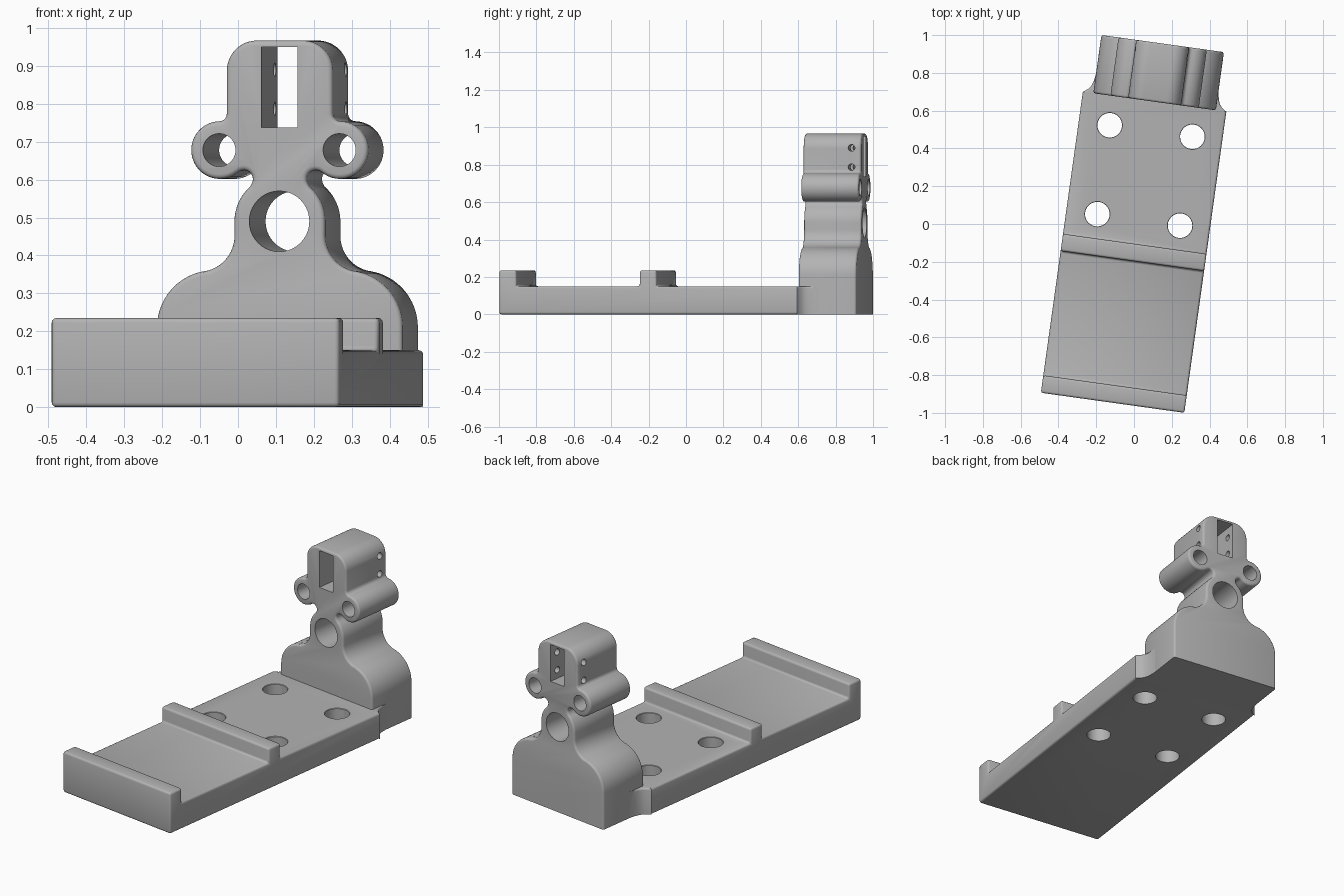
import bpy, bmesh, math
from mathutils import Matrix, Vector

if "Cube" in bpy.data.objects:
    bpy.data.objects.remove(bpy.data.objects["Cube"])

YAW = Matrix.Rotation(math.radians(-7.94), 4, 'Z')   # whole fixture sits slightly turned
UC = 0.0185                                          # centre line of the fixture
FRONT, JOIN, BACK = -0.953, 0.656, 0.967             # depth stations

grey = bpy.data.materials.new("grey")
grey.diffuse_color = (0.45, 0.45, 0.45, 1)
grey.use_nodes = True
grey.node_tree.nodes["Principled BSDF"].inputs["Base Color"].default_value = grey.diffuse_color


def arc(cx, cy, r, a0, a1, n):
    return [(cx + r * math.cos(math.radians(a0 + (a1 - a0) * i / n)),
             cy + r * math.sin(math.radians(a0 + (a1 - a0) * i / n))) for i in range(n + 1)]


def prism(bm, pts, to3d, a, b):
    """Extrude a 2D outline between stations a and b."""
    face = bm.faces.new([bm.verts.new(to3d(p, a)) for p in pts])
    ext = bmesh.ops.extrude_face_region(bm, geom=[face])
    move = Vector(to3d((0, 0), b)) - Vector(to3d((0, 0), a))
    bmesh.ops.translate(bm, vec=move, verts=[g for g in ext["geom"] if isinstance(g, bmesh.types.BMVert)])
    bmesh.ops.recalc_face_normals(bm, faces=bm.faces)


def round_edges(bm, rule, r=0.012):
    picked = [e for e in bm.edges if e.calc_face_angle(0) > 0.9
              and rule((e.verts[0].co + e.verts[1].co) / 2)]
    bmesh.ops.bevel(bm, geom=picked, offset=r, segments=3, profile=0.5,
                    affect='EDGES', clamp_overlap=False)


def rod(bm, pos, r, length, axis, r2=None):
    m = Matrix.Translation(pos)
    if axis != 'Z':
        m = m @ Matrix.Rotation(math.pi / 2, 4, 'X' if axis == 'Y' else 'Y')
    bmesh.ops.create_cone(bm, cap_ends=True, segments=40, radius1=r,
                          radius2=r2 or r, depth=length, matrix=m)


def finish(name, bm):
    bmesh.ops.transform(bm, matrix=YAW, verts=bm.verts)
    me = bpy.data.meshes.new(name)
    bm.to_mesh(me)
    bm.free()
    me.materials.append(grey)
    ob = bpy.data.objects.new(name, me)
    bpy.context.collection.objects.link(ob)
    return ob


def select(ob):
    bpy.ops.object.select_all(action='DESELECT')
    ob.select_set(True)
    bpy.context.view_layer.objects.active = ob


def cut(ob, cutters):
    select(ob)
    for c in cutters:
        c.hide_render = True
        mod = ob.modifiers.new("cut", 'BOOLEAN')
        mod.operation, mod.solver, mod.object = 'DIFFERENCE', 'EXACT', c
        bpy.ops.object.modifier_apply(modifier=mod.name)
    for c in cutters:
        bpy.data.objects.remove(c)


# Base plate with two cross ridges, from its side profile
bm = bmesh.new()
side = [(FRONT, 0), (JOIN, 0), (JOIN, .15), (-.104, .15), (-.104, .235), (-.195, .235),
        (-.195, .15), (-.86, .15), (-.86, .235), (FRONT, .235)]
prism(bm, side, lambda p, s: (s, p[0], p[1]), UC - .3835, UC + .3835)
round_edges(bm, lambda c: c.y < JOIN - .005)
plate = finish("base_plate", bm)

# Four mounting holes with eased rims
holes, rims = bmesh.new(), bmesh.new()
for sx in (-1, 1):
    for y in (.025, .50):
        rod(holes, (UC + .003 + sx * .221, y, .1), .065, .4, 'Z')
        rod(rims, (UC + .003 + sx * .221, y, .15), .059, .02, 'Z', .075)
cut(plate, [finish("mount_holes", holes), finish("mount_rims", rims)])

# Curved flares joining the wide plate to the narrower tower
flares = []
for s, label in ((-1, "left"), (1, "right")):
    bm = bmesh.new()
    outline = [(UC + s * x, y) for x, y in
               [(.28, JOIN), (.3835, JOIN), (.372, .664), (.357, .675), (.345, .69),
                (.337, .71), (.331, .735), (.3265, .775), (.28, .775)]]
    prism(bm, outline, lambda p, z: (p[0], p[1], z), 0, .15)
    round_edges(bm, lambda c: c.z > .149 and abs(c.x - UC) > .33 and c.y > JOIN + .001, .01)
    flares.append(finish(label + "_flare", bm))

# Tower: half outline from the foot up, then mirrored
half = [(.3275, 0)]
half += arc(.177, .21, .1505, 0, 80.8, 16)         # shoulder
half += arc(.216, .452, .095, 260.8, 180, 12)      # waist
half += arc(0, .49, .121, 0, 49.1, 10)             # ring around main bore
half += arc(.096, .601, .024, 229.1, 50.2, 12)[1:]     # notch under knuckle
half += arc(.1602, .678, .076, 230.2, 449, 28)[1:]     # knuckle
half += arc(.1615, .774, .02, 270, 180, 5)[1:]         # small fillet
half += arc(.0615, .887, .08, 0, 90, 12)           # rounded head
outline = [(UC + x, z) for x, z in half] + [(UC - x, z) for x, z in reversed(half)]
bm = bmesh.new()
prism(bm, outline, lambda p, y: (p[0], y, p[1]), JOIN, BACK)
round_edges(bm, lambda c: c.z > .005 and (c.y < JOIN + .001 or c.y > BACK - .001))
tower = finish("tower", bm)

# Main bore and knuckle bores
bores = bmesh.new()
rod(bores, (UC, .81, .49), .08, .6, 'Y')
for s in (-1, 1):
    rod(bores, (UC + s * .1602, .81, .678), .0435, .6, 'Y')
# Slot through the head
slot = bmesh.new()
prism(slot, [(UC - .048, .738), (UC + .048, .738), (UC + .048, .95), (UC - .048, .95)],
      lambda p, y: (p[0], y, p[1]), .5, 1.1)
# Cross pin holes through both cheeks
pins = bmesh.new()
for z in (.787, .89):
    rod(pins, (UC, .916, z), .018, .5, 'X')
cut(tower, [finish("bores", bores), finish("slot", slot), finish("pin_holes", pins)])

for ob in [plate, tower] + flares:
    select(ob)
    bpy.ops.object.shade_smooth_by_angle(angle=math.radians(35))
